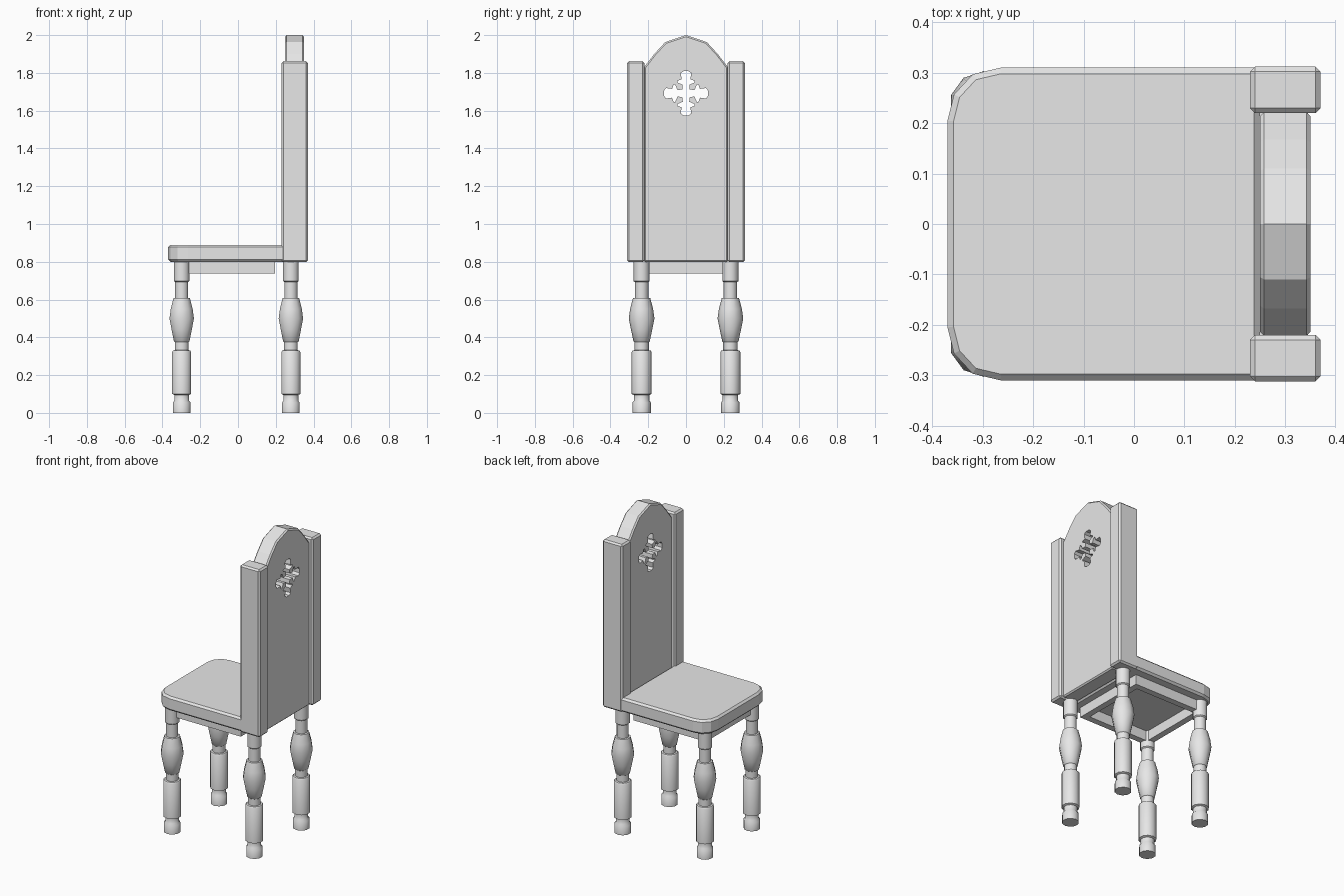
import bpy, bmesh, math
from mathutils import Matrix

if "Cube" in bpy.data.objects:
    bpy.data.objects.remove(bpy.data.objects["Cube"])

grey = bpy.data.materials.new("light_grey")
grey.use_nodes = True
grey.diffuse_color = (0.8, 0.8, 0.8, 1)
grey.node_tree.nodes["Principled BSDF"].inputs["Base Color"].default_value = (0.8, 0.8, 0.8, 1)


def make(name, bm, bevel=0):
    """Turn a bmesh into a named object, optionally with chamfered edges."""
    bmesh.ops.recalc_face_normals(bm, faces=bm.faces)
    mesh = bpy.data.meshes.new(name)
    bm.to_mesh(mesh)
    bm.free()
    mesh.materials.append(grey)
    obj = bpy.data.objects.new(name, mesh)
    bpy.context.collection.objects.link(obj)
    if bevel:
        mod = obj.modifiers.new("chamfer", 'BEVEL')
        mod.width, mod.segments = bevel, 1
        mod.limit_method, mod.angle_limit = 'ANGLE', math.radians(50)
    return obj


def prism(points, offset):
    """Extrude a closed outline of 3D points along an offset."""
    bm = bmesh.new()
    face = bm.faces.new([bm.verts.new(p) for p in points])
    res = bmesh.ops.extrude_face_region(bm, geom=[face])
    verts = [v for v in res["geom"] if isinstance(v, bmesh.types.BMVert)]
    bmesh.ops.translate(bm, verts=verts, vec=offset)
    return bm


def box(name, x, y, z, bevel=0):
    outline = [(x[0], y[0], z[0]), (x[1], y[0], z[0]), (x[1], y[1], z[0]), (x[0], y[1], z[0])]
    return make(name, prism(outline, (0, 0, z[1] - z[0])), bevel)


# Seat with rounded front corners
half = [(0.25, 0.31), (-0.265, 0.31), (-0.32, 0.297), (-0.357, 0.257), (-0.37, 0.205)]
outline = half + [(x, -y) for x, y in reversed(half)]
make("seat", prism([(x, y, 0.8) for x, y in outline], (0, 0, 0.09)), 0.012)

# Back posts
for side, s in (("left", 1), ("right", -1)):
    box("back_post_" + side, (0.23, 0.37), sorted((s * 0.22, s * 0.312)), (0.798, 1.862), 0.01)

# Arched back panel
half = [(0.222, 0.8), (0.222, 1.83), (0.168, 1.9), (0.11, 1.963)]
outline = half + [(0, 2.0)] + [(-y, z) for y, z in reversed(half)]
panel = make("back_panel", prism([(0.25, y, z) for y, z in outline], (0.1, 0, 0)), 0.008)

# Ornate cross opening: one arm outline repeated four times
arm = [(0.02, 0.02), (0.045, 0.017), (0.057, 0.045), (0.066, 0.046),
       (0.074, 0.023), (0.106, 0.028), (0.117, 0.013)]
arm = [(u, -v) for u, v in arm] + [(u, v) for u, v in reversed(arm[1:])]
cross = []
for k in range(4):
    c, s = round(math.cos(k * math.pi / 2)), round(math.sin(k * math.pi / 2))
    cross += [(0.2, u * c - v * s, 1.692 + u * s + v * c) for u, v in arm]
cutter = make("cross_cutter", prism(cross, (0.2, 0, 0)))
cutter.hide_render = True
cut = panel.modifiers.new("cross", 'BOOLEAN')
cut.operation, cut.solver, cut.object = 'DIFFERENCE', 'EXACT', cutter
bpy.context.view_layer.update()
result = bpy.data.meshes.new_from_object(panel.evaluated_get(bpy.context.evaluated_depsgraph_get()))
panel.modifiers.clear()
panel.data = result
bpy.data.objects.remove(cutter)

# Apron frame under the seat
for side, s in (("left", 1), ("right", -1)):
    box("side_rail_" + side, (-0.315, 0.195), sorted((s * 0.21, s * 0.25)), (0.737, 0.805))
for name, x in (("front_rail", -0.315), ("rear_rail", 0.155)):
    box(name, (x, x + 0.04), (-0.21, 0.21), (0.737, 0.805))

# Turned legs: (radius, height) profile spun around the leg axis
profile = [(0.049, 0), (0.049, 0.055), (0.041, 0.065), (0.041, 0.095), (0.053, 0.1),
           (0.053, 0.322), (0.048, 0.33), (0.038, 0.332), (0.038, 0.374), (0.043, 0.378),
           (0.056, 0.44), (0.068, 0.5), (0.061, 0.55), (0.046, 0.607),
           (0.036, 0.609), (0.036, 0.692), (0.043, 0.698), (0.043, 0.805)]
SIDES = 10


def leg(name, x, y):
    bm = bmesh.new()
    rings = []
    for r, z in profile:
        ring = bmesh.ops.create_circle(bm, segments=SIDES, radius=r,
                                       matrix=Matrix.Translation((x, y, z)))["verts"]
        rings.append(ring)
    for a, b in zip(rings, rings[1:]):
        for i in range(SIDES):
            j = (i + 1) % SIDES
            bm.faces.new((a[i], a[j], b[j], b[i]))
    bm.faces.new(rings[0])
    bm.faces.new(rings[-1])
    obj = make(name, bm)
    bpy.ops.object.select_all(action='DESELECT')
    obj.select_set(True)
    bpy.context.view_layer.objects.active = obj
    bpy.ops.object.shade_smooth_by_angle(angle=math.radians(40))


for end, x in (("front", -0.298), ("rear", 0.28)):
    for side, y in (("left", 0.235), ("right", -0.235)):
        leg(f"{end}_leg_{side}", x, y)
